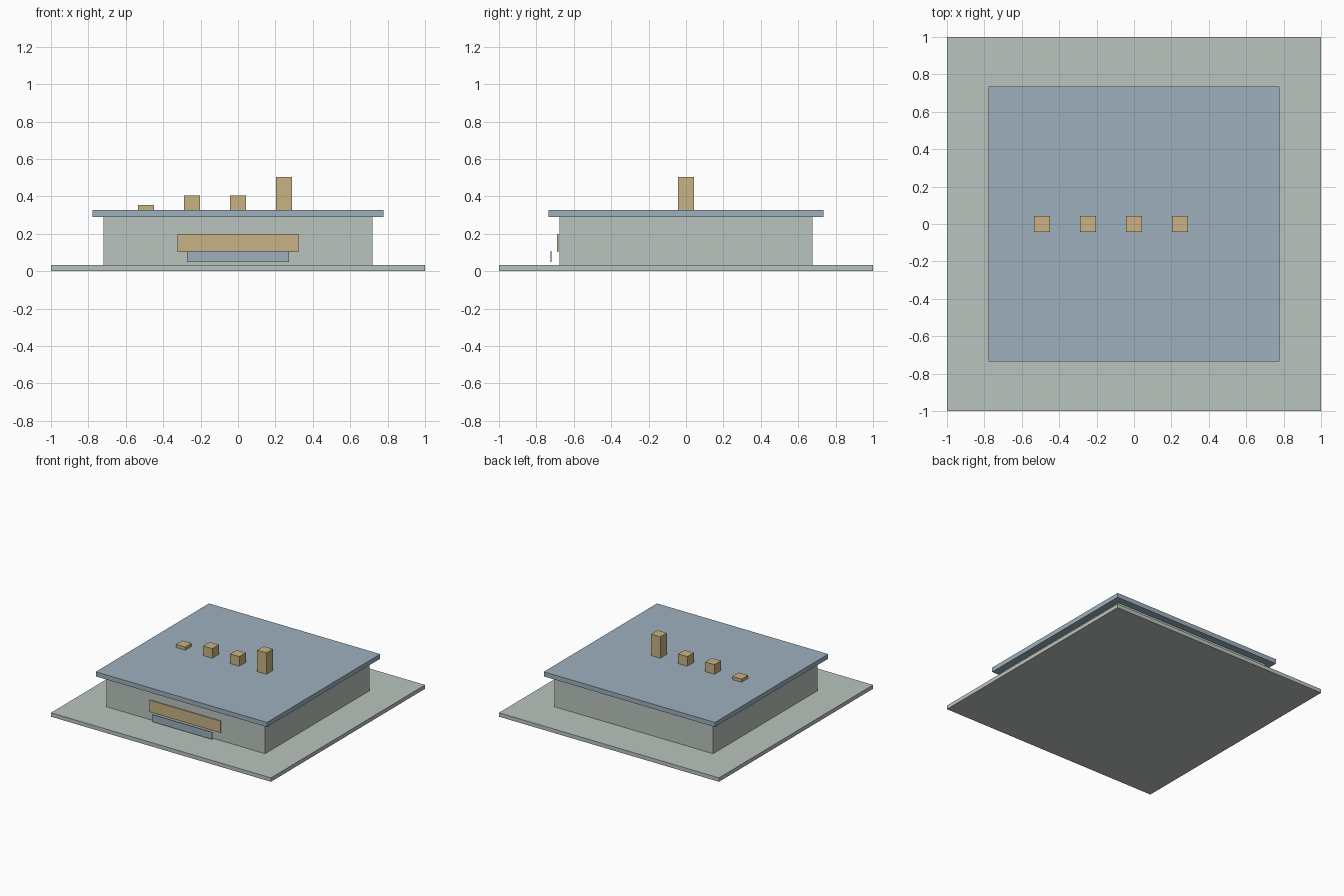
import bpy

default = bpy.data.objects.get("Cube")
if default:
    bpy.data.objects.remove(default, do_unlink=True)


def material(name, srgb):
    """Flat material from 0-255 sRGB values, stored as linear."""
    linear = [((c / 255 + 0.055) / 1.055) ** 2.4 for c in srgb] + [1]
    mat = bpy.data.materials.new(name)
    mat.use_nodes = True
    mat.diffuse_color = linear
    mat.node_tree.nodes["Principled BSDF"].inputs["Base Color"].default_value = linear
    return mat


def box(name, mat, x, y, z):
    """Box spanning the given (low, high) ranges."""
    spans = (x, y, z)
    bpy.ops.mesh.primitive_cube_add(size=1, location=[(a + b) / 2 for a, b in spans])
    obj = bpy.context.object
    obj.name = name
    obj.scale = [b - a for a, b in spans]
    bpy.ops.object.transform_apply(location=False, rotation=False, scale=True)
    obj.data.materials.append(mat)
    return obj


def around(half, centre=0):
    return (centre - half, centre + half)


stone = material("pale grey green", (186, 196, 189))
blue = material("slate blue", (157, 176, 189))
tan = material("sand tan", (200, 178, 131))

# Ground slab, walls and overhanging flat roof
box("ground_slab", stone, around(1), around(1), (0, 0.032))
box("building_walls", stone, around(0.72), around(0.676), (0.032, 0.289))
box("flat_roof", blue, around(0.778), around(0.735), (0.289, 0.327))

# Front sign board and the low panel standing ahead of it
box("front_board", tan, around(0.324), (-0.689, -0.681), (0.102, 0.198))
box("front_low_panel", blue, around(0.272), (-0.725, -0.72), (0.048, 0.107))

# Row of rooftop blocks, rising towards the left side
tops = (0.353, 0.406, 0.406, 0.503)
for i, top in enumerate(tops):
    box(f"roof_block_{i + 1}", tan, around(0.042, (i - 2) * 0.246),
        around(0.042), (0.327, top))
